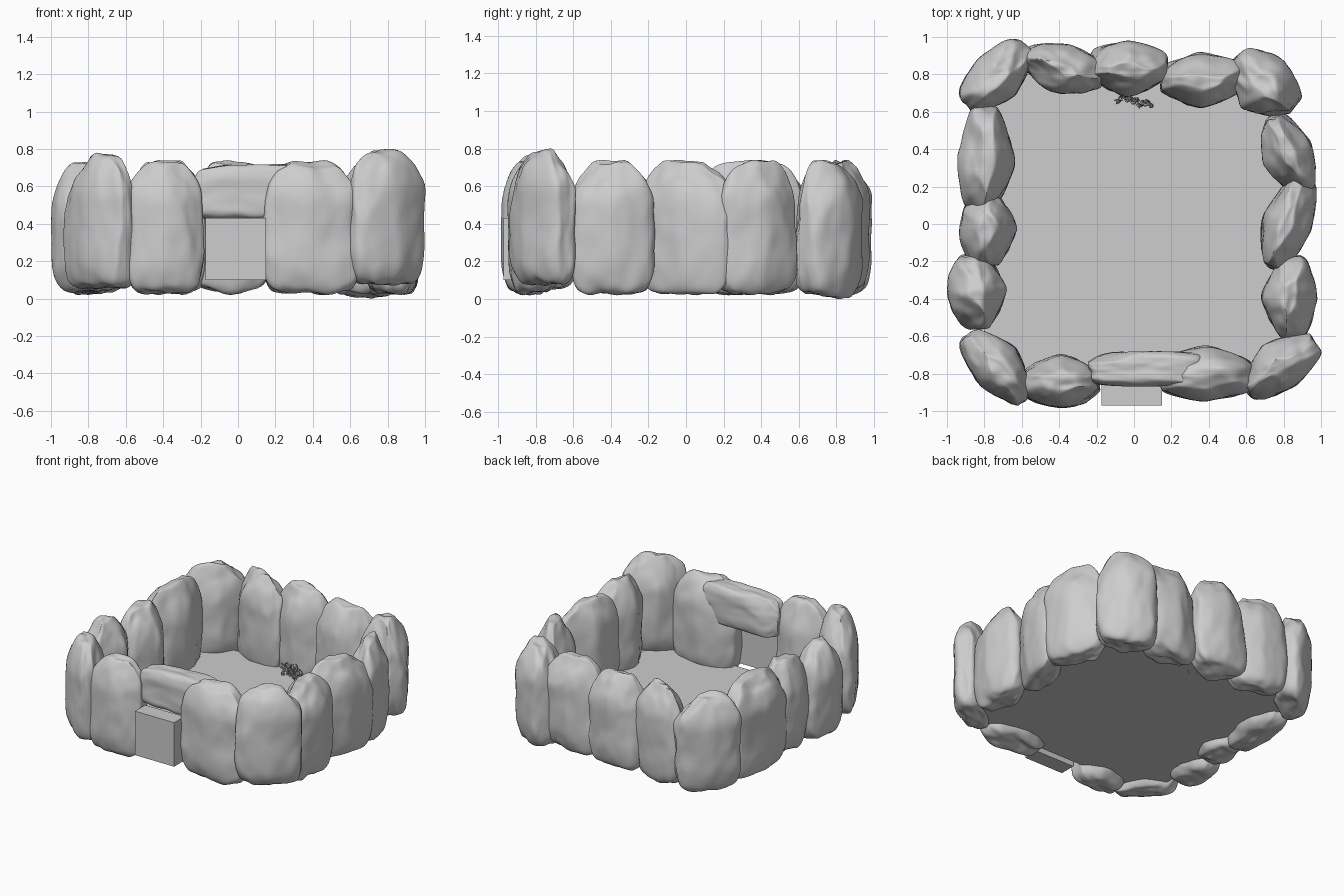
import bpy
import bmesh
import math
import random
from mathutils import Vector, noise

cube = bpy.data.objects.get("Cube")
if cube:
    bpy.data.objects.remove(cube, do_unlink=True)

random.seed(7)

# One plain grey for everything
grey = bpy.data.materials.new("stone_grey")
grey.use_nodes = True
grey.diffuse_color = (0.61, 0.61, 0.61, 1)
grey.node_tree.nodes["Principled BSDF"].inputs["Base Color"].default_value = (0.61, 0.61, 0.61, 1)


def add_object(name, bm, smooth=False):
    mesh = bpy.data.meshes.new(name)
    bm.normal_update()
    bm.to_mesh(mesh)
    bm.free()
    mesh.materials.append(grey)
    obj = bpy.data.objects.new(name, mesh)
    bpy.context.collection.objects.link(obj)
    if smooth:
        bpy.ops.object.select_all(action='DESELECT')
        obj.select_set(True)
        bpy.context.view_layer.objects.active = obj
        bpy.ops.object.shade_smooth_by_angle(angle=math.radians(50))
    return obj


def add_stone(name, x, y, length, thick, outward, bottom, top, pinch=1.0):
    """A weathered slab: local x runs along the wall, local y points outward."""
    bm = bmesh.new()
    bmesh.ops.create_cube(bm, size=2)
    bmesh.ops.subdivide_edges(bm, edges=bm.edges[:], cuts=20, use_grid_fill=True)
    seed = Vector([random.uniform(-50, 50) for _ in range(3)])
    chips = []
    for _ in range(6):
        d = Vector((random.uniform(-1, 1), random.uniform(-1, 1), random.uniform(0, 1))).normalized()
        chips.append((d, random.uniform(1.0, 1.15)))
    for v in bm.verts:
        # blocky body with chipped shoulders
        p = v.co.copy()
        p /= sum(abs(c) ** 6 for c in p) ** (1 / 6)
        for d, limit in chips:
            over = p.dot(d) - limit
            if over > 0:
                p -= d * over * 0.7
        # ends thin out, mostly on the inner side
        end = min(abs(p.x), 1) ** 1.3
        p.y *= 1 - pinch * end * (0.6 if p.y < 0 else 0.38)
        # top narrows to a ridge, foot draws in slightly
        rise = max(0, (p.z - 0.35) / 0.65) ** 1.7
        foot = max(0, (-p.z - 0.4) / 0.6) ** 2
        p.x *= 1 - pinch * (0.32 * rise + 0.03 * foot)
        p.y *= 1 - pinch * (0.55 * rise + 0.14 * foot)
        # worn surface
        p += noise.noise_vector(p * 1.1 + seed) * 0.09
        p += noise.noise_vector(p * 3 + seed) * 0.04
        v.co = p
    # fit to the wanted size, then stand it in the wall
    low = [min(v.co[i] for v in bm.verts) for i in range(3)]
    high = [max(v.co[i] for v in bm.verts) for i in range(3)]
    size = (length, thick, top - bottom)
    c, s = math.cos(outward), math.sin(outward)
    for v in bm.verts:
        a, b, h = [((v.co[i] - low[i]) / (high[i] - low[i]) - 0.5) * size[i] for i in range(3)]
        v.co = (x - a * s + b * c, y + a * c + b * s, h + (top + bottom) / 2)
    bmesh.ops.recalc_face_normals(bm, faces=bm.faces[:])
    return add_object(name, bm, smooth=True)


# Ring of standing stones: name, x, y, length, thickness, facing, bottom, top
stones = [
    ("back_left_corner_stone", -.73, .79, .46, .28, 135, .02, .74),
    ("back_left_stone", -.38, .83, .45, .27, 75, .02, .74),
    ("back_middle_stone", -.03, .83, .43, .30, 90, .02, .74),
    ("back_right_stone", .36, .77, .45, .30, 92, .02, .73),
    ("back_right_corner_stone", .69, .745, .42, .34, 50, 0, .74),
    ("right_back_stone", .82, .375, .45, .28, 22, .02, .74),
    ("right_middle_stone", .82, .01, .53, .27, -20, .02, .74),
    ("right_front_stone", .83, -.39, .45, .30, 0, .02, .74),
    ("front_right_corner_stone", .78, -.755, .46, .28, -55, .07, .80),
    ("front_right_stone", .385, -.80, .53, .30, -90, .02, .74),
    ("front_left_stone", -.39, -.84, .42, .29, -90, .02, .74),
    ("front_left_corner_stone", -.73, -.76, .48, .28, 222, .05, .78),
    ("left_front_stone", -.84, -.36, .41, .32, 185, .03, .73),
    ("left_middle_stone", -.78, -.03, .40, .31, 180, .03, .72),
    ("left_back_stone", -.79, .34, .60, .31, 177, .02, .74),
]
for name, x, y, length, thick, facing, bottom, top in stones:
    add_stone(name, x, y, length, thick, math.radians(facing), bottom, top)

# Lintel lying over the doorway
add_stone("lintel_stone", .075, -.775, .65, .19, math.radians(-90), .42, .72, pinch=0.2)

# Ground inside the ring, running under the stones
bm = bmesh.new()
bmesh.ops.create_grid(bm, x_segments=1, y_segments=1, size=0.8)
bmesh.ops.translate(bm, verts=bm.verts[:], vec=(0, 0, 0.1))
add_object("floor", bm)

# Block in front of the doorway
bm = bmesh.new()
bmesh.ops.create_cube(bm, size=1)
for v in bm.verts:
    v.co = (v.co.x * 0.325 - 0.0125, v.co.y * 0.12 - 0.91, v.co.z * 0.33 + 0.265)
add_object("door_block", bm)

# Small clump of curled twigs by the back wall
curve = bpy.data.curves.new("twig_clump", 'CURVE')
curve.dimensions = '3D'
curve.bevel_depth = 0.004
curve.bevel_resolution = 1
curve.materials.append(grey)
for i in range(18):
    t = i / 17
    base = Vector((-0.09 + 0.18 * t, 0.67 - 0.03 * t + random.uniform(-.02, .02), 0.1))
    height = random.uniform(0.06, 0.12)
    turn = random.uniform(0, math.tau)
    spline = curve.splines.new('POLY')
    spline.points.add(11)
    for k, point in enumerate(spline.points):
        f = k / 11
        angle = turn + f * 7
        radius = 0.016 * f
        p = base + Vector((radius * math.cos(angle), radius * math.sin(angle), height * f))
        point.co = (*p, 1)
twigs = bpy.data.objects.new("twig_clump", curve)
bpy.context.collection.objects.link(twigs)
bpy.ops.object.select_all(action='DESELECT')
twigs.select_set(True)
bpy.context.view_layer.objects.active = twigs
bpy.ops.object.convert(target='MESH')
